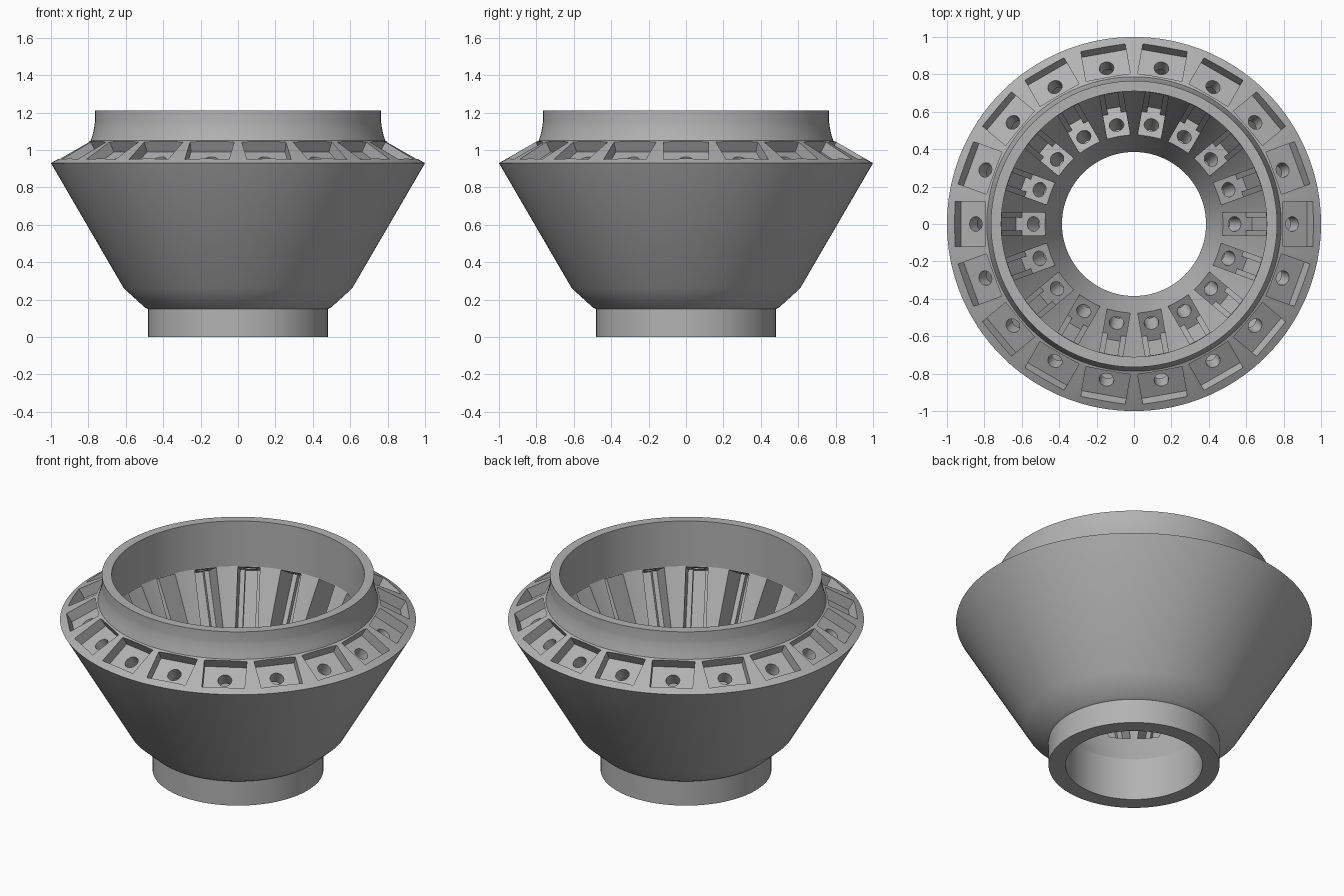
import bpy
import bmesh
import math
from mathutils import Matrix, Vector

COUNT = 18          # stations around the ring
SEGMENTS = 180      # smoothness of the turned body
TILT = math.radians(30)

old = bpy.data.objects.get("Cube")
if old:
    bpy.data.objects.remove(old, do_unlink=True)


def make_object(name, bm):
    bmesh.ops.recalc_face_normals(bm, faces=bm.faces[:])
    mesh = bpy.data.meshes.new(name)
    bm.to_mesh(mesh)
    bm.free()
    obj = bpy.data.objects.new(name, mesh)
    bpy.context.collection.objects.link(obj)
    return obj


def lathe(name, profile):
    """Turn a closed (radius, height) profile around z."""
    bm = bmesh.new()
    rings = []
    for i in range(SEGMENTS):
        a = 2 * math.pi * i / SEGMENTS
        rings.append([bm.verts.new((r * math.cos(a), r * math.sin(a), z))
                      for r, z in profile])
    n = len(profile)
    for i, ring in enumerate(rings):
        following = rings[(i + 1) % SEGMENTS]
        for j in range(n):
            k = (j + 1) % n
            bm.faces.new((ring[j], following[j], following[k], ring[k]))
    return make_object(name, bm)


def ring_of_prisms(name, outline, start, end):
    """Tilted prisms at every station, extruded along the cone wall."""
    origin = Vector((0.5375, 0, 0.41))
    axis = Vector((math.sin(TILT), 0, math.cos(TILT)))
    outward = Vector((math.cos(TILT), 0, -math.sin(TILT)))
    side = axis.cross(outward)
    bm = bmesh.new()
    for i in range(COUNT):
        spin = Matrix.Rotation(2 * math.pi * i / COUNT, 3, 'Z')
        low, high = [
            [bm.verts.new(spin @ (origin + outward * u + side * v + axis * t))
             for u, v in outline] for t in (start, end)]
        bm.faces.new(low[::-1])
        bm.faces.new(high)
        for j in range(len(outline)):
            k = (j + 1) % len(outline)
            bm.faces.new((low[j], low[k], high[k], high[j]))
    obj = make_object(name, bm)
    obj.hide_render = True
    return obj


def mirrored(half):
    """Complete an outline from its positive side."""
    return half + [(u, -v) for u, v in reversed(half)]


# Turned body: foot, funnel, sloped rim, flared neck, inner bore
body = lathe("funnel_body", [
    (0.385, 0), (0.48, 0), (0.48, 0.15), (0.50, 0.16), (0.61, 0.26),
    (1.0, 0.93), (0.80, 1.045), (0.787, 1.05), (0.775, 1.09),
    (0.767, 1.13), (0.765, 1.15), (0.765, 1.21), (0.71, 1.21),
    (0.71, 0.93), (0.385, 0.26)])

# Rim pockets, stepped inner slots and the round holes joining them
circle = [(0.039 * math.cos(math.tau * i / 32),
           0.039 * math.sin(math.tau * i / 32)) for i in range(32)]
cutters = [
    ring_of_prisms("pocket_cutter",
                   mirrored([(-0.093, 0.12), (0.093, 0.12)]), 0.616, 0.8),
    ring_of_prisms("slot_cutter",
                   mirrored([(-0.155, 0.0625), (0.072, 0.0625),
                             (0.072, 0.035), (0.107, 0.035)]), 0, 0.532),
    ring_of_prisms("hole_cutter", circle, -0.12, 0.65),
]
for cutter in cutters:
    cut = body.modifiers.new(cutter.name, 'BOOLEAN')
    cut.operation = 'DIFFERENCE'
    cut.solver = 'EXACT'
    cut.object = cutter

# Bake the cuts and discard the cutters
bpy.context.view_layer.update()
graph = bpy.context.evaluated_depsgraph_get()
baked = bpy.data.meshes.new_from_object(body.evaluated_get(graph))
body.modifiers.clear()
body.data = baked
for cutter in cutters:
    bpy.data.objects.remove(cutter, do_unlink=True)

# Single plain grey
grey = bpy.data.materials.new("plain_grey")
grey.use_nodes = True
colour = (0.45, 0.45, 0.45, 1)
grey.diffuse_color = colour
grey.node_tree.nodes["Principled BSDF"].inputs["Base Color"].default_value = colour
body.data.materials.clear()
body.data.materials.append(grey)

# Smooth curves, crisp edges
bpy.ops.object.select_all(action='DESELECT')
body.select_set(True)
bpy.context.view_layer.objects.active = body
bpy.ops.object.shade_smooth_by_angle(angle=math.radians(25))
